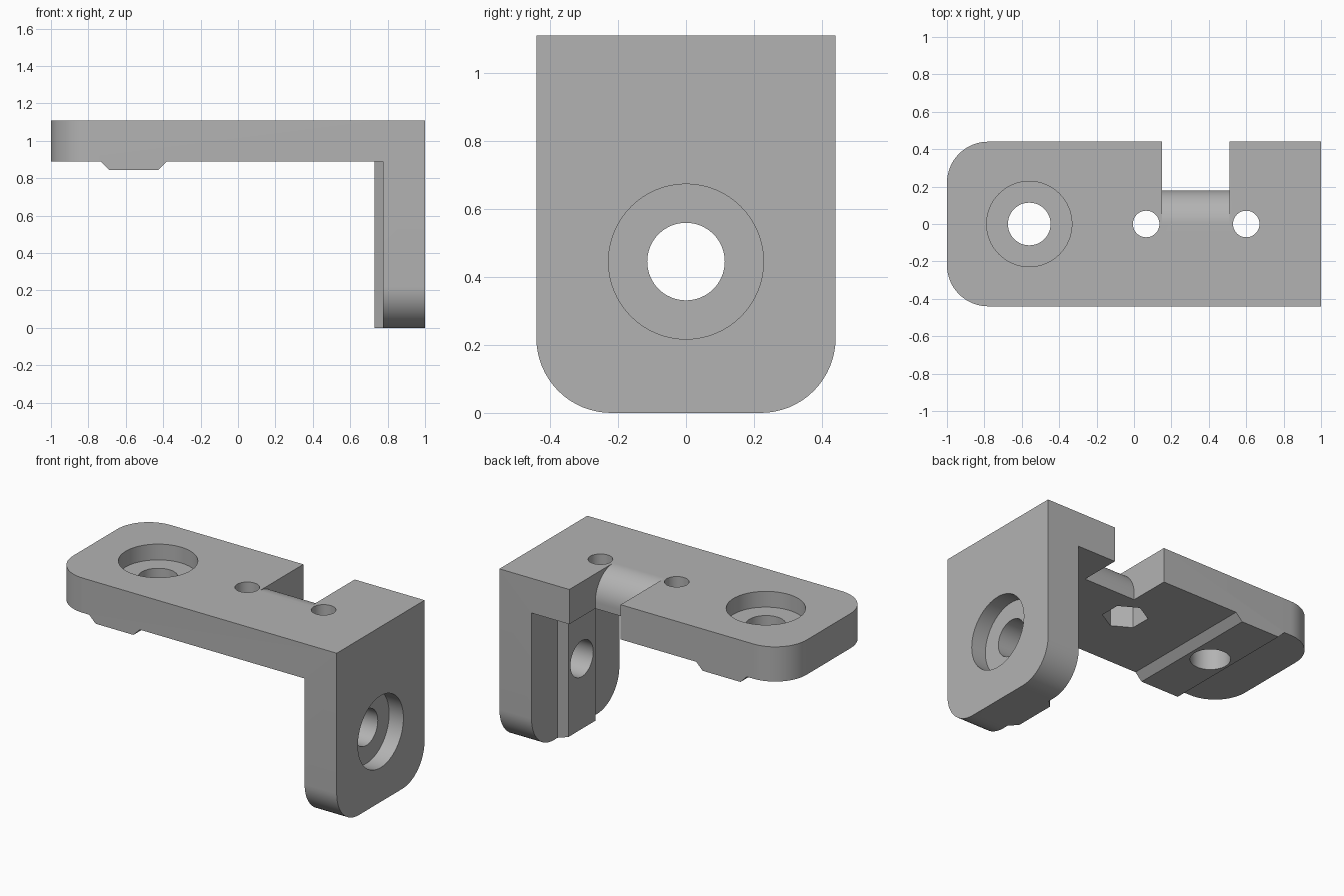
import bpy, bmesh
from math import cos, sin, radians

if "Cube" in bpy.data.objects:
    bpy.data.objects.remove(bpy.data.objects["Cube"], do_unlink=True)

# Single grey finish
grey = bpy.data.materials.new("plain_grey")
grey.use_nodes = True
colour = (0.45, 0.45, 0.45, 1)
grey.diffuse_color = colour
grey.node_tree.nodes["Principled BSDF"].inputs["Base Color"].default_value = colour

HALF_W, TOP, UNDER, INNER, CORNER = 0.44, 1.11, 0.89, 0.775, 0.22


def arc(u, v, r, start, end, steps):
    angles = [radians(start + (end - start) * i / steps) for i in range(steps + 1)]
    return [(u + r * cos(a), v + r * sin(a)) for a in angles]


def circle(u, v, r, sides=64, turn=0):
    return arc(u, v, r, turn, turn + 360, sides)[:-1]


def prism(name, outline, axis, low, high):
    """Extrude a 2D outline along an axis; the outline uses the other two axes in order."""
    place = {"x": lambda u, v, d: (d, u, v),
             "y": lambda u, v, d: (u, d, v),
             "z": lambda u, v, d: (u, v, d)}[axis]
    bm = bmesh.new()
    rings = [[bm.verts.new(place(u, v, d)) for u, v in outline] for d in (low, high)]
    for ring in rings:
        bm.faces.new(ring)
    n = len(outline)
    for i in range(n):
        j = (i + 1) % n
        bm.faces.new((rings[0][i], rings[0][j], rings[1][j], rings[1][i]))
    bmesh.ops.recalc_face_normals(bm, faces=bm.faces)
    mesh = bpy.data.meshes.new(name)
    bm.to_mesh(mesh)
    bm.free()
    mesh.materials.append(grey)
    obj = bpy.data.objects.new(name, mesh)
    bpy.context.collection.objects.link(obj)
    return obj


def combine(target, tool, operation):
    tool.hide_render = True
    mod = target.modifiers.new(operation.lower(), "BOOLEAN")
    mod.operation, mod.solver, mod.object = operation, "EXACT", tool
    bpy.ops.object.modifier_apply(modifier=mod.name)
    bpy.data.objects.remove(tool, do_unlink=True)


# L-shaped bracket with the cross rib under the plate
profile = [(-1, TOP), (1, TOP), (1, 0), (INNER, 0), (INNER, UNDER),
           (-0.38, UNDER), (-0.425, 0.845), (-0.69, 0.845), (-0.735, UNDER), (-1, UNDER)]
bracket = prism("angle_bracket", profile, "y", -HALF_W, HALF_W)
bpy.ops.object.select_all(action="DESELECT")
bpy.context.view_layer.objects.active = bracket
bracket.select_set(True)

# Upright rib on the inner face of the leg
rib = [(0.73, -0.135), (INNER, -0.18), (0.9, -0.18), (0.9, 0.18), (INNER, 0.18), (0.73, 0.135)]
combine(bracket, prism("leg_rib", rib, "z", 0, 1), "UNION")

# Rounded corners at the free ends of plate and leg
for side in (-1, 1):
    y = side * (HALF_W - CORNER)
    out = side * 0.6
    bend = arc(-1 + CORNER, y, CORNER, 180, 180 - side * 90, 16)
    combine(bracket, prism("plate_corner", bend + [(-1 + CORNER, out), (-1.2, out), (-1.2, y)],
                           "z", 0.7, 1.3), "DIFFERENCE")
    bend = arc(y, CORNER, CORNER, 270, 270 + side * 90, 16)
    combine(bracket, prism("leg_corner", bend + [(out, CORNER), (out, -0.2), (y, -0.2)],
                           "x", 0.6, 1.2), "DIFFERENCE")

# Back notch with a rounded lip
lip = arc(0, 0.93, 0.18, 0, 90, 20)
combine(bracket, prism("notch", [(0.18, 0.7)] + lip + [(0, 1.3), (0.6, 1.3), (0.6, 0.7)],
                       "x", 0.15, 0.51), "DIFFERENCE")

# Counterbored bolt holes in plate and leg
for axis, u, v, face in (("z", -0.56, 0, TOP), ("x", 0, 0.445, 1)):
    combine(bracket, prism("counterbore", circle(u, v, 0.228), axis, face - 0.1, face + 0.2),
            "DIFFERENCE")
    combine(bracket, prism("bolt_hole", circle(u, v, 0.114), axis, face - 0.5, face + 0.2),
            "DIFFERENCE")

# Small screw holes with hexagonal nut pockets underneath
for x in (0.065, 0.6):
    combine(bracket, prism("screw_hole", circle(x, 0, 0.071, 48), "z", 0.7, 1.3), "DIFFERENCE")
    combine(bracket, prism("nut_pocket", circle(x, 0, 0.13, 6, 30), "z", 0.7, UNDER + 0.15),
            "DIFFERENCE")

bpy.ops.object.shade_smooth_by_angle(angle=radians(25))
